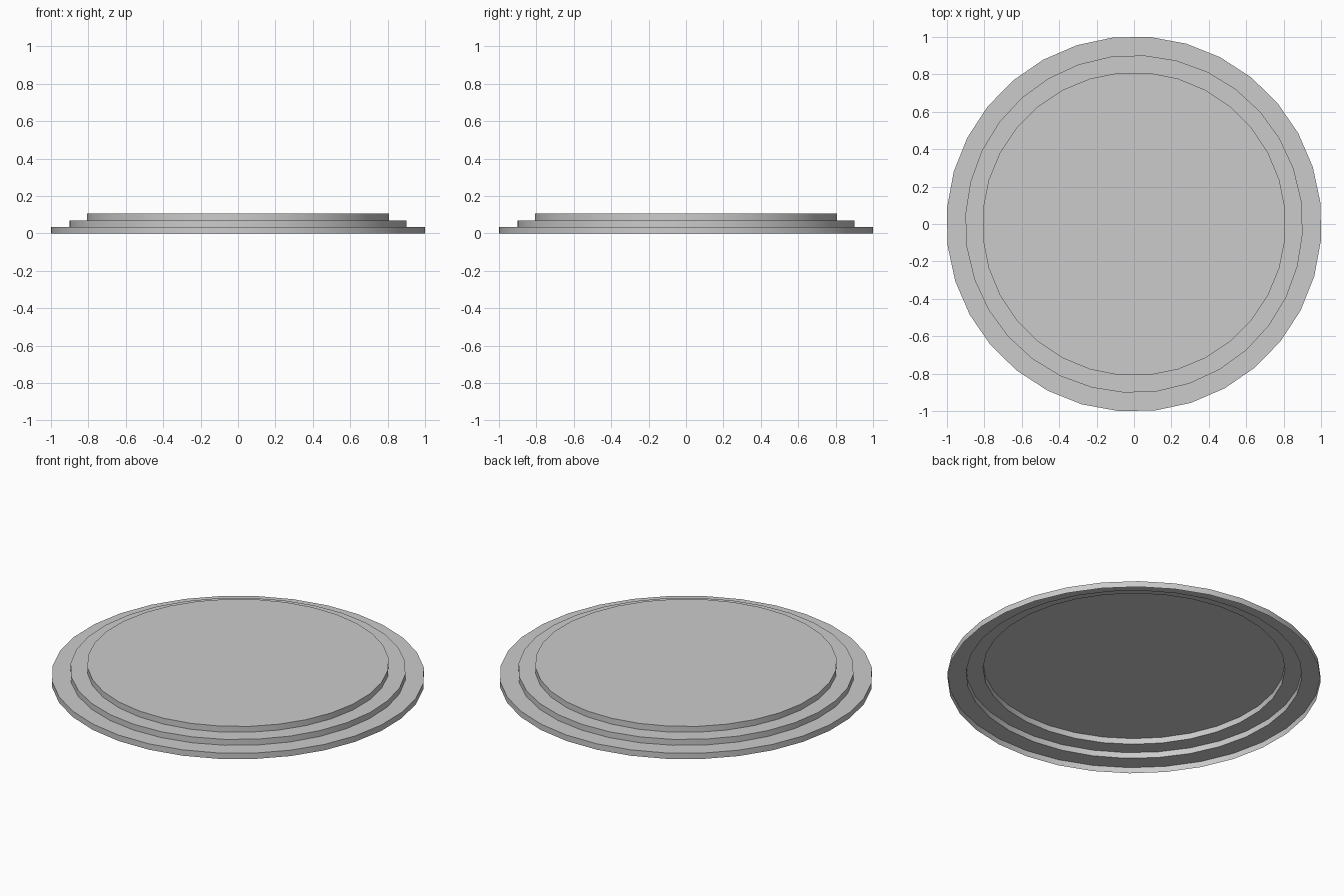
import bpy, bmesh
from math import cos, sin, radians, tau

if "Cube" in bpy.data.objects:
    bpy.data.objects.remove(bpy.data.objects["Cube"])

SIDES = 32
STEP = 0.035
# Tiers from the ground up: corner radius, turn of the polygon in degrees
TIERS = [(1.0035, 6.4), (0.903, 8.0), (0.812, 5.6)]


def ring(bm, radius, turn, z):
    angles = [radians(turn) + tau * i / SIDES for i in range(SIDES)]
    return [bm.verts.new((radius * cos(a), radius * sin(a), z)) for a in angles]


def bridge(bm, lower, upper):
    for i in range(SIDES):
        j = (i + 1) % SIDES
        bm.faces.new((lower[i], lower[j], upper[j], upper[i]))


# Stepped round shell, hollow and open underneath
bm = bmesh.new()
previous = None
for level, (radius, turn) in enumerate(TIERS):
    base = ring(bm, radius, turn, level * STEP)
    if previous:
        bridge(bm, previous, base)      # flat tread
    previous = ring(bm, radius, turn, (level + 1) * STEP)
    bridge(bm, base, previous)          # riser
bm.faces.new(previous)                  # top platform

mesh = bpy.data.meshes.new("stepped_round_base")
bm.to_mesh(mesh)
bm.free()
base_obj = bpy.data.objects.new("stepped_round_base", mesh)
bpy.context.collection.objects.link(base_obj)

# Smooth risers with crisp step edges
bpy.context.view_layer.objects.active = base_obj
base_obj.select_set(True)
bpy.ops.object.shade_smooth_by_angle(angle=radians(30))
